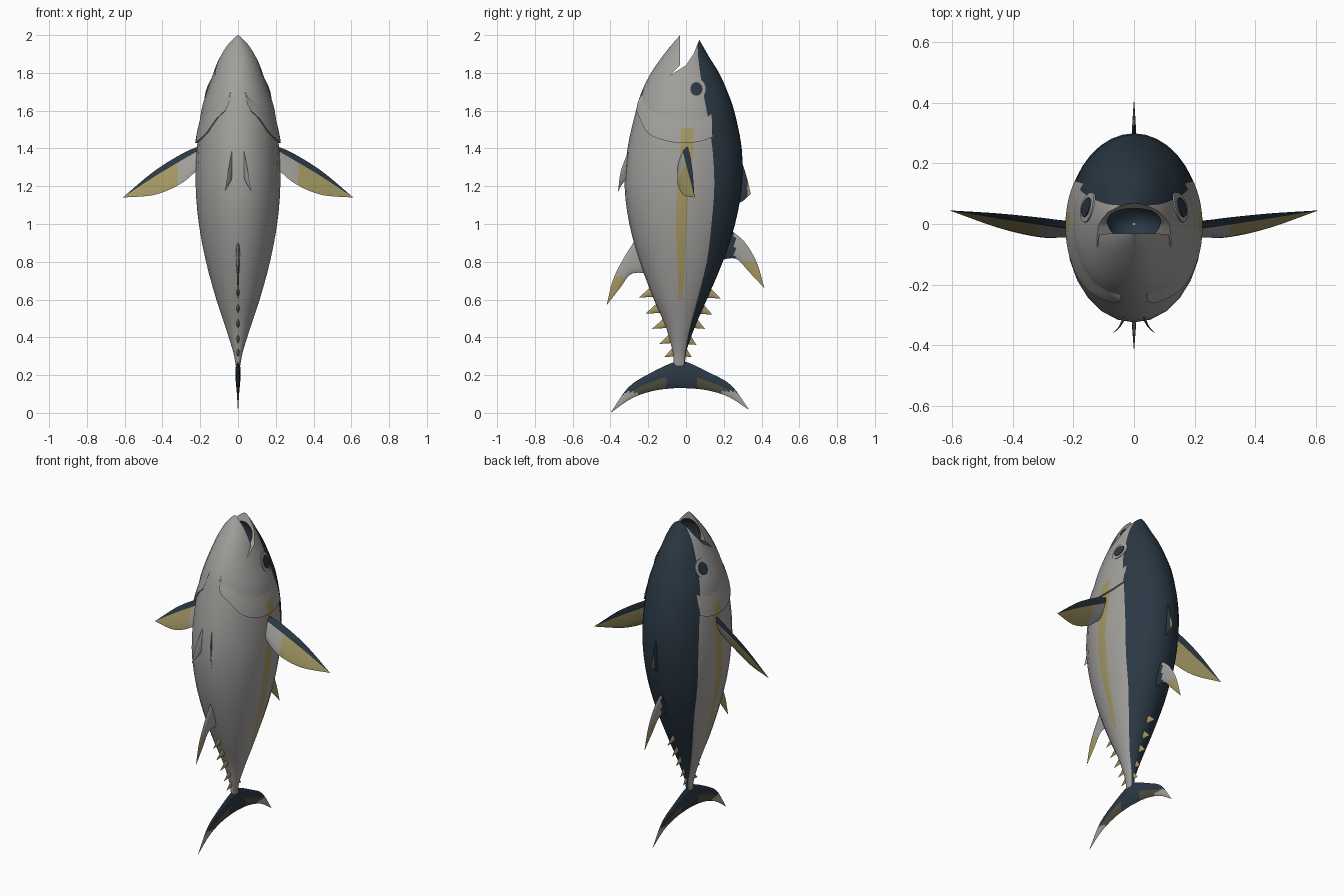
import bpy, bmesh, math
from mathutils import Vector

if "Cube" in bpy.data.objects:
    bpy.data.objects.remove(bpy.data.objects["Cube"])

# Colours
def material(name, rgb):
    m = bpy.data.materials.new(name)
    m.diffuse_color = (*rgb, 1)
    m.use_nodes = True
    m.node_tree.nodes["Principled BSDF"].inputs["Base Color"].default_value = m.diffuse_color
    return m

MATS = [material("silver_grey", (0.36, 0.35, 0.335)), material("dark_blue", (0.024, 0.04, 0.058)),
        material("fin_yellow", (0.37, 0.31, 0.125)), material("dark_olive", (0.08, 0.073, 0.05))]
GREY, DARK, YELLOW, OLIVE = range(4)

# Body stations: z, belly y, back y, half width, dark back edge y, stripe low y, stripe high y
ROWS = [(0.25, -.065, -.005, .012, -.012, -.04, -.03), (0.32, -.07, 0, .025, -.005, -.04, -.03),
        (0.45, -.105, .045, .065, .02, -.045, -.03), (0.6, -.17, .11, .115, .06, -.04, -.02),
        (0.8, -.245, .195, .17, .11, -.045, -.005), (1.0, -.3, .26, .208, .135, -.055, .005),
        (1.2, -.325, .295, .225, .15, -.045, .015), (1.4, -.31, .295, .218, .14, -.03, .04),
        (1.6, -.265, .255, .195, .11, -.02, .04), (1.7, -.235, .22, .165, .09, -.02, .03),
        (1.8, -.185, .175, .13, .075, -.01, .02), (1.88, -.13, .125, .1, .065, -.01, .02),
        (1.95, -.075, .085, .06, .06, -.01, .02), (1.99, -.04, .06, .025, .05, 0, .02),
        (2.0, -.032, .05, .008, .045, 0, .02)]

def spline(rows, k):
    """Smooth interpolation of table rows keyed on their first column."""
    i = 0
    while i < len(rows) - 2 and k > rows[i + 1][0]:
        i += 1
    def slope(j, c):
        a, b = rows[max(j - 1, 0)], rows[min(j + 1, len(rows) - 1)]
        return (b[c] - a[c]) / (b[0] - a[0])
    a, b = rows[i], rows[i + 1]
    h = b[0] - a[0]
    t = (k - a[0]) / h
    return [(2*t**3 - 3*t*t + 1) * a[c] + (t**3 - 2*t*t + t) * h * slope(i, c)
            + (3*t*t - 2*t**3) * b[c] + (t**3 - t*t) * h * slope(i + 1, c) for c in range(1, len(a))]

def skin(z, phi, side=1, scale=1):
    lo, hi, w = spline(ROWS, z)[:3]
    return Vector((side * w * math.cos(phi) * scale,
                   (lo + hi) / 2 + (hi - lo) / 2 * math.sin(phi) * scale, z))

def angle_at(z, y):
    lo, hi = spline(ROWS, z)[:2]
    return math.asin(max(-.97, min(.97, (y - (lo + hi) / 2) / ((hi - lo) / 2))))

def loft(name, rings, rule, closed=True, angle=40):
    """Skin a list of point rings; rule(i, j, centre) picks each face's colour."""
    bm = bmesh.new()
    vs = [[bm.verts.new(p) for p in r] for r in rings]
    n = len(vs[0])
    for i in range(len(vs) - 1):
        for j in range(n if closed else n - 1):
            k = (j + 1) % n
            f = bm.faces.new((vs[i][j], vs[i][k], vs[i + 1][k], vs[i + 1][j]))
            f.material_index = rule(i, j, f.calc_center_median())
    if closed:
        bm.faces.new(vs[0])
        bm.faces.new(vs[-1])
    bmesh.ops.remove_doubles(bm, verts=bm.verts, dist=1e-5)
    bmesh.ops.recalc_face_normals(bm, faces=bm.faces)
    me = bpy.data.meshes.new(name)
    bm.to_mesh(me)
    bm.free()
    for m in MATS:
        me.materials.append(m)
    ob = bpy.data.objects.new(name, me)
    bpy.context.collection.objects.link(ob)
    if angle:
        smooth(ob, angle)
    return ob

def smooth(ob, angle):
    bpy.ops.object.select_all(action='DESELECT')
    ob.select_set(True)
    bpy.context.view_layer.objects.active = ob
    bpy.ops.object.shade_smooth_by_angle(angle=math.radians(angle))

# Body: mesh columns follow the colour borders
STEPS = [(0, 6, GREY), (1, 1, YELLOW), (2, 2, GREY), (3, 6, DARK)]
COLS = [c for _, n, c in STEPS for _ in range(n)]
zs = [a[0] + (b[0] - a[0]) * s / 3 for a, b in zip(ROWS, ROWS[1:]) for s in range(3)] + [2.0]
rings = []
for z in zs:
    dark, s1, s2 = spline(ROWS, z)[3:]
    knots = [-math.pi / 2, angle_at(z, s1), angle_at(z, s2), angle_at(z, dark), math.pi / 2]
    phis = [knots[k] + (knots[k + 1] - knots[k]) * s / n for k, n, _ in STEPS for s in range(n)]
    rings.append([skin(z, p) for p in phis] + [skin(z, math.pi / 2)]
                 + [skin(z, p, -1) for p in reversed(phis[1:])])

def body_rule(i, j, c):
    col = (COLS + COLS[::-1])[j]
    return GREY if col == YELLOW and not 0.6 < c.z < 1.52 else col

body = loft("body", rings, body_rule, angle=None)

# Mouth: a wedge between the jaws, then a dark rounded cavity
wedge = [(-.03, 2.05), (-.033, 1.84), (-.085, 1.787), (0, 1.84), (.04, 1.9), (.068, 1.97), (.075, 2.05)]
mouth_cut = loft("mouth_cutter", [[(x, y, z) for y, z in wedge] for x in (-.3, .3)],
                 lambda i, j, c: GREY, angle=None)
cavity = [[(.09 * math.sin(a) * math.cos(b), .068 * math.sin(a) * math.sin(b), 1.865 + .1 * math.cos(a))
           for b in [k * math.tau / 24 for k in range(24)]] for a in [.05 + k * 3.04 / 14 for k in range(15)]]
cavity_cut = loft("cavity_cutter", cavity, lambda i, j, c: DARK, angle=None)
for cutter in (mouth_cut, cavity_cut):
    cutter.hide_render = True
    mod = body.modifiers.new("mouth", 'BOOLEAN')
    mod.operation, mod.solver, mod.object = 'DIFFERENCE', 'EXACT', cutter
    bpy.ops.object.select_all(action='DESELECT')
    body.select_set(True)
    bpy.context.view_layer.objects.active = body
    bpy.ops.object.modifier_apply(modifier=mod.name)
    bpy.data.objects.remove(cutter)
smooth(body, 35)

# Gill covers and eyes on both sides
GILL = [(-.25, 1.6), (-.2, 1.49), (-.1, 1.44), (-.01, 1.43), (.07, 1.437), (.135, 1.46)]
for side, tag in ((1, "right"), (-1, "left")):
    rows = []
    for s, scale in ((0, .97), (0, 1.05), (.3, 1.04), (.6, 1.022), (1, .99)):
        row = []
        for k in range(25):
            y = -.25 + .385 * k / 24
            z = spline(GILL, y)[0]
            z += s * .13
            row.append(skin(z, angle_at(z, y), side, scale))
        rows.append(row)
    loft("gill_cover_" + tag, rows,
         lambda i, j, c: YELLOW if -.02 < c.y < .045 and c.z < 1.52 else GREY, closed=False)
    for name, radius, lift, col in (("eye_rim_", .056, .004, GREY), ("eye_pupil_", .036, .008, DARK)):
        disc = []
        for f in (.01, .35, .7, 1, 1):
            ring = []
            for k in range(25):
                a = k * math.tau / 24
                y, z = .055 + radius * .88 * f * math.cos(a), 1.715 + radius * f * math.sin(a)
                p = skin(z, angle_at(z, y), side)
                ring.append(p + Vector((side * (-.004 if len(disc) == 4 else lift), 0, 0)))
            disc.append(ring)
        loft(name + tag, disc, lambda i, j, c: col, closed=False)

# Fins: lens-shaped sections between a leading and a trailing edge
def fin(name, lead, trail, thick, rule, taper=lambda t: 1 - t, n=8, count=16):
    rows = [(i, *a, *b) for i, (a, b) in enumerate(zip(lead, trail))]
    m = (len(lead) - 1) // 2
    chord = Vector(trail[m]) - Vector(lead[m])
    normal = chord.cross(Vector(lead[-1]) - Vector(lead[0])).normalized()
    rings = []
    for s in range(count + 1):
        t = s / count
        v = spline(rows, t * (len(rows) - 1))
        a, b = Vector(v[:3]), Vector(v[3:])
        up = [(a.lerp(b, k / n), normal * thick * taper(t) * math.sqrt(4 * k / n * (1 - k / n)))
              for k in range(n + 1)]
        rings.append([p + d for p, d in up] + [p - d for p, d in up[-2:0:-1]])
    return loft(name, rings, lambda i, j, c: rule(c, (j + .5 if j < n else 2 * n - j - .5) / n))

def flat(points):
    return [(0, y, z) for y, z in points]

# Paired fins
def pectoral_rule(c, u):
    return DARK if u < .24 else GREY if abs(c.x) < .31 else YELLOW

for s, tag in ((1, "right"), (-1, "left")):
    fin("pectoral_fin_" + tag,
        [(s * .2, .005, 1.415), (s * .3, .02, 1.37), (s * .45, .035, 1.275), (s * .61, .045, 1.14)],
        [(s * .2, -.04, 1.3), (s * .3, -.045, 1.215), (s * .44, -.015, 1.155), (s * .61, .045, 1.14)],
        .016, pectoral_rule)
    fin("pelvic_fin_" + tag, [(s * .03, -.3, 1.4), (s * .052, -.345, 1.28), (s * .07, -.36, 1.17)],
        [(s * .025, -.3, 1.25), (s * .045, -.335, 1.215), (s * .07, -.36, 1.17)],
        .005, lambda c, u: GREY, count=8)

# Fins on the centre line
fin("first_dorsal_fin", flat([(.27, 1.4), (.315, 1.27), (.343, 1.16)]),
    flat([(.26, 1.1), (.305, 1.125), (.343, 1.16)]), .008,
    lambda c, u: YELLOW if c.y > .325 else DARK)
fin("second_dorsal_fin", flat([(.22, .98), (.31, .905), (.375, .795), (.415, .66)]),
    flat([(.18, .81), (.265, .815), (.335, .745), (.415, .66)]), .012,
    lambda c, u: YELLOW if c.z < .8 and c.y > .28 else DARK if c.y < .26 else GREY)
fin("anal_fin", flat([(-.26, .93), (-.335, .81), (-.388, .7), (-.42, .57)]),
    flat([(-.2, .74), (-.29, .735), (-.35, .66), (-.42, .57)]), .012,
    lambda c, u: YELLOW if c.z < .72 and c.y < -.29 else GREY)

# Finlets in two rows
for row, col, tips in (("upper", 1, [(.185, .605), (.14, .52), (.1, .445), (.055, .36), (.03, .295)]),
                       ("lower", 0, [(-.25, .61), (-.215, .525), (-.18, .445), (-.14, .365), (-.115, .295)])):
    for k, (y, z) in enumerate(tips):
        inset = -.015 if col else .015
        base = [(spline(ROWS, h)[col] + inset, h) for h in (z + .06, z + .005)]
        fin(f"finlet_{row}_{k + 1}", flat([base[0], (y, z)]), flat([base[1], (y, z)]),
            .009, lambda c, u: YELLOW, n=4, count=3)

# Tail fin, one crescent from tip to tip
def tail_rule(c, u):
    d = abs(c.y + .03)
    return GREY if d > .31 - .1 * u else OLIVE if u > .5 and d > .08 else DARK

fin("tail_fin",
    flat([(-.4, 0), (-.305, .135), (-.19, .21), (-.06, .27), (0, .27), (.12, .215), (.24, .145), (.335, .015)]),
    flat([(-.4, 0), (-.29, .075), (-.18, .115), (-.07, .13), (.01, .13), (.11, .12), (.225, .085), (.335, .015)]),
    .014, tail_rule, taper=lambda t: math.sin(math.pi * t), count=42)
